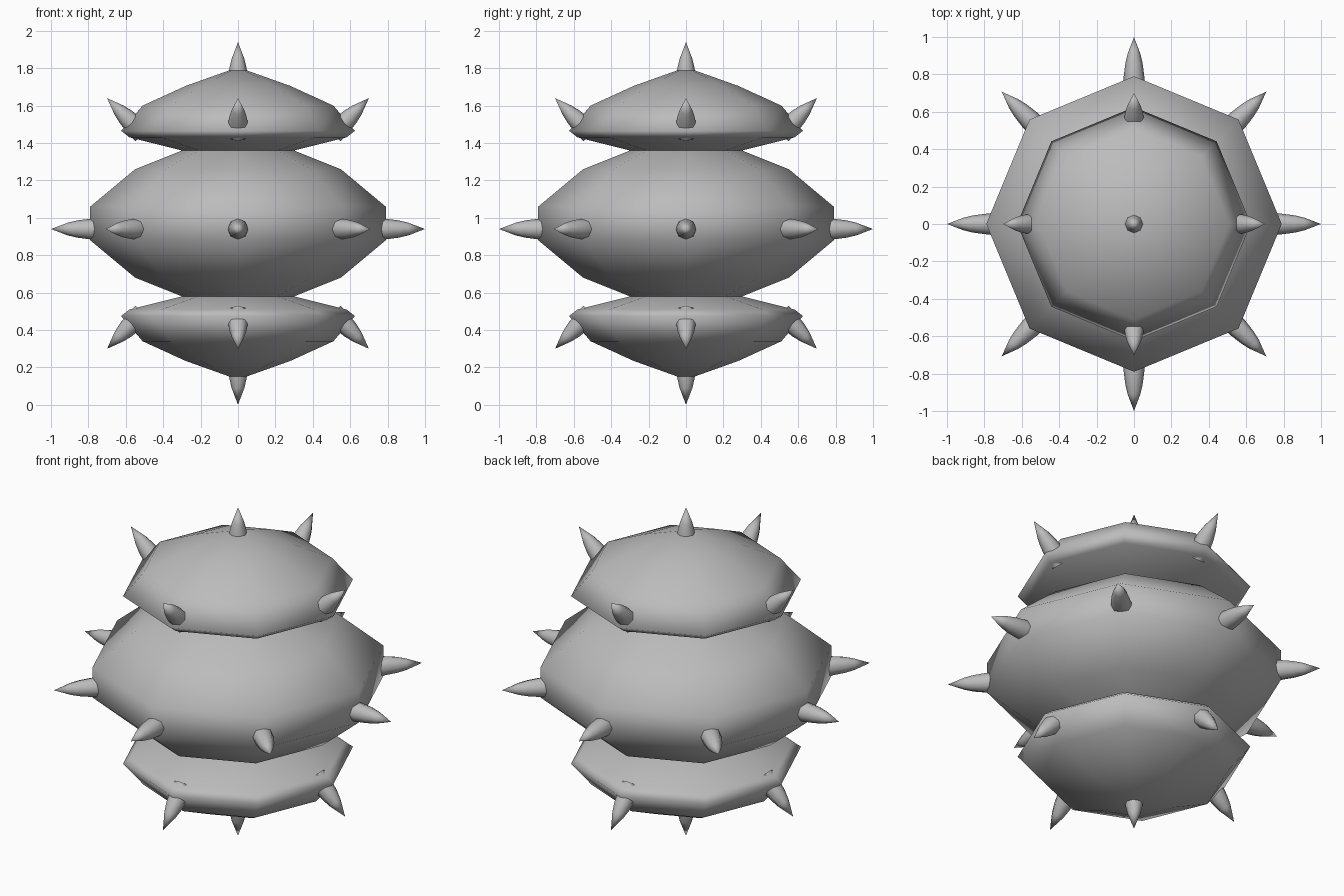
import bpy, bmesh, math
from mathutils import Vector

if "Cube" in bpy.data.objects:
    bpy.data.objects.remove(bpy.data.objects["Cube"], do_unlink=True)

SIDES = 8
MID = 0.97  # height of the mirror plane

metal = bpy.data.materials.new("grey_metal")
metal.use_nodes = True
GREY = (0.5, 0.5, 0.5, 1)
metal.diffuse_color = GREY
metal.node_tree.nodes["Principled BSDF"].inputs["Base Color"].default_value = GREY


def lathe(name, profile):
    """Turn a (radius, height) profile into a smooth eight-sided solid."""
    bm = bmesh.new()
    rings = []
    for r, z in profile:
        if r == 0:
            rings.append([bm.verts.new((0, 0, z))] * SIDES)
        else:
            angles = [math.tau * i / SIDES for i in range(SIDES)]
            rings.append([bm.verts.new((r * math.cos(a), r * math.sin(a), z)) for a in angles])
    for low, high in zip(rings, rings[1:]):
        for i in range(SIDES):
            j = (i + 1) % SIDES
            corners = dict.fromkeys((low[i], low[j], high[j], high[i]))
            bm.faces.new(list(corners))
    bmesh.ops.recalc_face_normals(bm, faces=bm.faces)
    for f in bm.faces:
        f.smooth = True
    mesh = bpy.data.meshes.new(name)
    bm.to_mesh(mesh)
    bm.free()
    mesh.materials.append(metal)
    obj = bpy.data.objects.new(name, mesh)
    bpy.context.collection.objects.link(obj)
    return obj


def spike(name, tip, direction):
    """Place a spike with its point at tip, pointing along direction."""
    obj = lathe(name, [(0.055, -0.27), (0.055, -0.21), (0.046, -0.14),
                       (0.034, -0.09), (0, 0)])
    obj.location = tip
    obj.rotation_euler = Vector(direction).to_track_quat('Z', 'Y').to_euler()


# Central body
half = [(0.79, 0.09), (0.55, 0.29), (0.30, 0.39)]
lathe("middle_body", [(r, MID - h) for r, h in reversed(half)] + [(r, MID + h) for r, h in half])

# Upper and lower domes
dome = [(0.30, 0.39), (0.58, 0.46), (0.625, 0.495), (0.51, 0.63), (0.28, 0.735), (0, 0.835)]
for name, s in (("upper", 1), ("lower", -1)):
    lathe(name + "_dome", [(r, MID + s * h) for r, h in dome])
    spike(name + "_pole_spike", (0, 0, MID + s * 0.97), (0, 0, s))
    for i in range(4):
        a = math.tau * i / 4
        x, y = math.cos(a), math.sin(a)
        spike(f"{name}_spike_{i + 1}", (0.7 * x, 0.7 * y, MID + s * 0.67), (x, y, s))

# Ring of spikes around the middle
for i in range(SIDES):
    a = math.tau * i / SIDES
    x, y = math.cos(a), math.sin(a)
    spike(f"middle_spike_{i + 1}", (x, y, 0.94), (x, y, 0))
